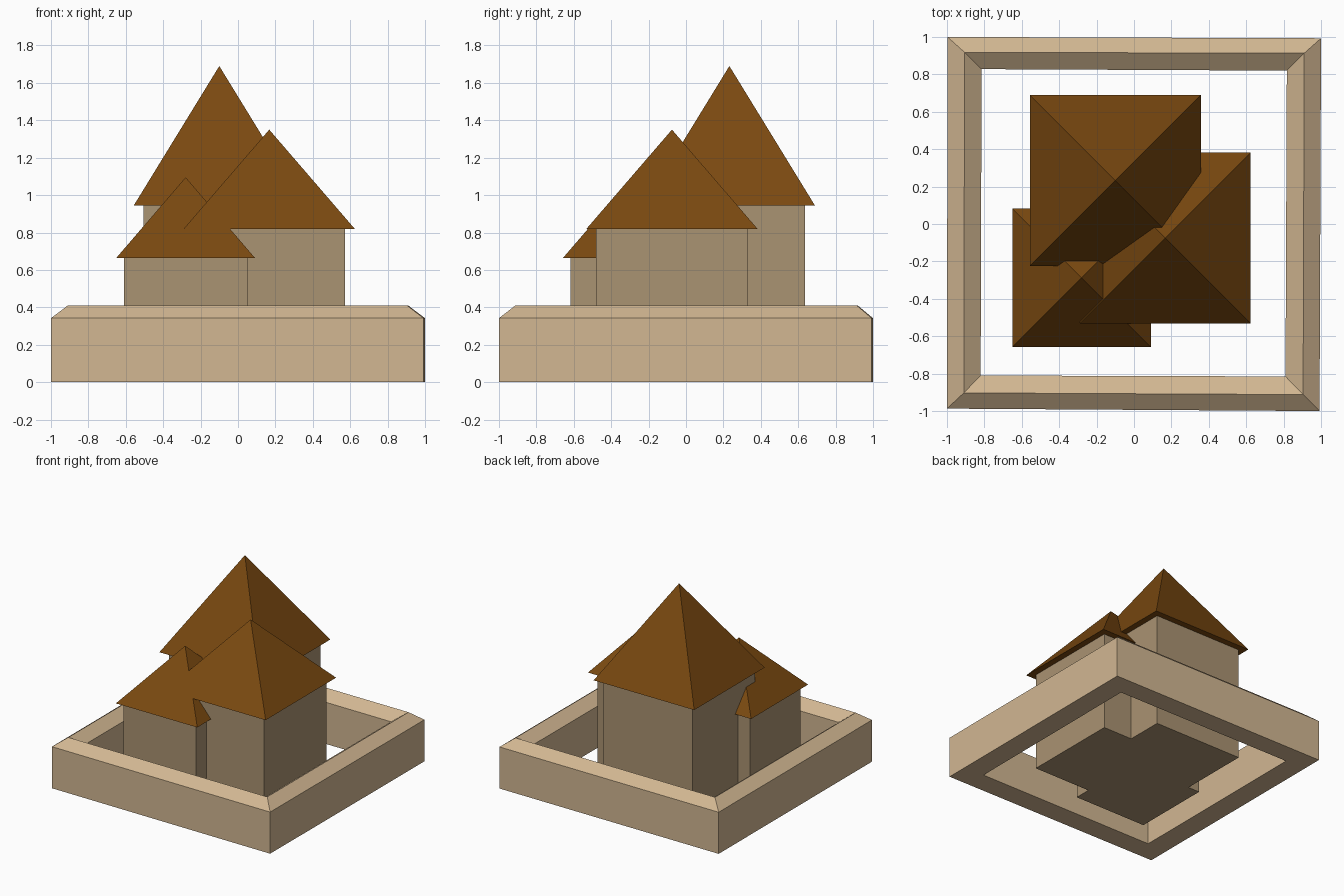
import bpy

if "Cube" in bpy.data.objects:
    bpy.data.objects.remove(bpy.data.objects["Cube"])


def material(name, rgb):
    # sRGB 0-255 to linear
    m = bpy.data.materials.new(name)
    m.diffuse_color = [((c / 255 + 0.055) / 1.055) ** 2.4 for c in rgb] + [1]
    m.use_nodes = True
    m.node_tree.nodes["Principled BSDF"].inputs["Base Color"].default_value = m.diffuse_color
    return m


STONE = material("pale_stone", (210, 183, 146))
PLASTER = material("plaster", (170, 147, 114))
ROOF = material("brown_roof", (122, 73, 16))


def mesh_object(name, verts, faces, mat):
    me = bpy.data.meshes.new(name)
    me.from_pydata(verts, [], faces)
    me.materials.append(mat)
    ob = bpy.data.objects.new(name, me)
    bpy.context.collection.objects.link(ob)
    return ob


def square(cx, cy, h, z):
    return [(cx + sx * h, cy + sy * h, z)
            for sx, sy in ((-1, -1), (1, -1), (1, 1), (-1, 1))]


def house(name, cx, cy, wall_half, roof_half, eave, apex):
    # square block of walls standing on the ground
    verts = square(cx, cy, wall_half, 0) + square(cx, cy, wall_half, eave)
    sides = [(i, (i + 1) % 4, (i + 1) % 4 + 4, i + 4) for i in range(4)]
    mesh_object(name + "_walls", verts, sides + [(3, 2, 1, 0), (4, 5, 6, 7)], PLASTER)
    # overhanging pyramid roof with a flat underside
    verts = square(cx, cy, roof_half, eave) + [(cx, cy, apex)]
    slopes = [(i, (i + 1) % 4, 4) for i in range(4)]
    mesh_object(name + "_roof", verts, slopes + [(3, 2, 1, 0)], ROOF)


house("tall_house", -0.10, 0.232, 0.405, 0.457, 0.945, 1.69)
house("middle_house", 0.167, -0.075, 0.405, 0.457, 0.82, 1.35)
house("small_house", -0.28, -0.287, 0.33, 0.37, 0.665, 1.095)

# perimeter wall: slightly uneven square rings, mitred at the corners, with a pitched top
outer = [(-1, -0.987), (0.992, -1), (1, 0.993), (-0.997, 1)]
ridge = [(-0.91, -0.903), (0.904, -0.912), (0.91, 0.913), (-0.906, 0.918)]
inner = [(-0.82, -0.81), (0.81, -0.815), (0.817, 0.82), (-0.815, 0.828)]
profile = [(outer, 0), (outer, 0.342), (ridge, 0.41), (inner, 0.342), (inner, 0)]
verts = [(x, y, z) for ring, z in profile for x, y in ring]
faces = []
for r in range(5):
    s = (r + 1) % 5
    for i in range(4):
        j = (i + 1) % 4
        faces.append((r * 4 + i, r * 4 + j, s * 4 + j, s * 4 + i))
mesh_object("perimeter_wall", verts, faces, STONE)
